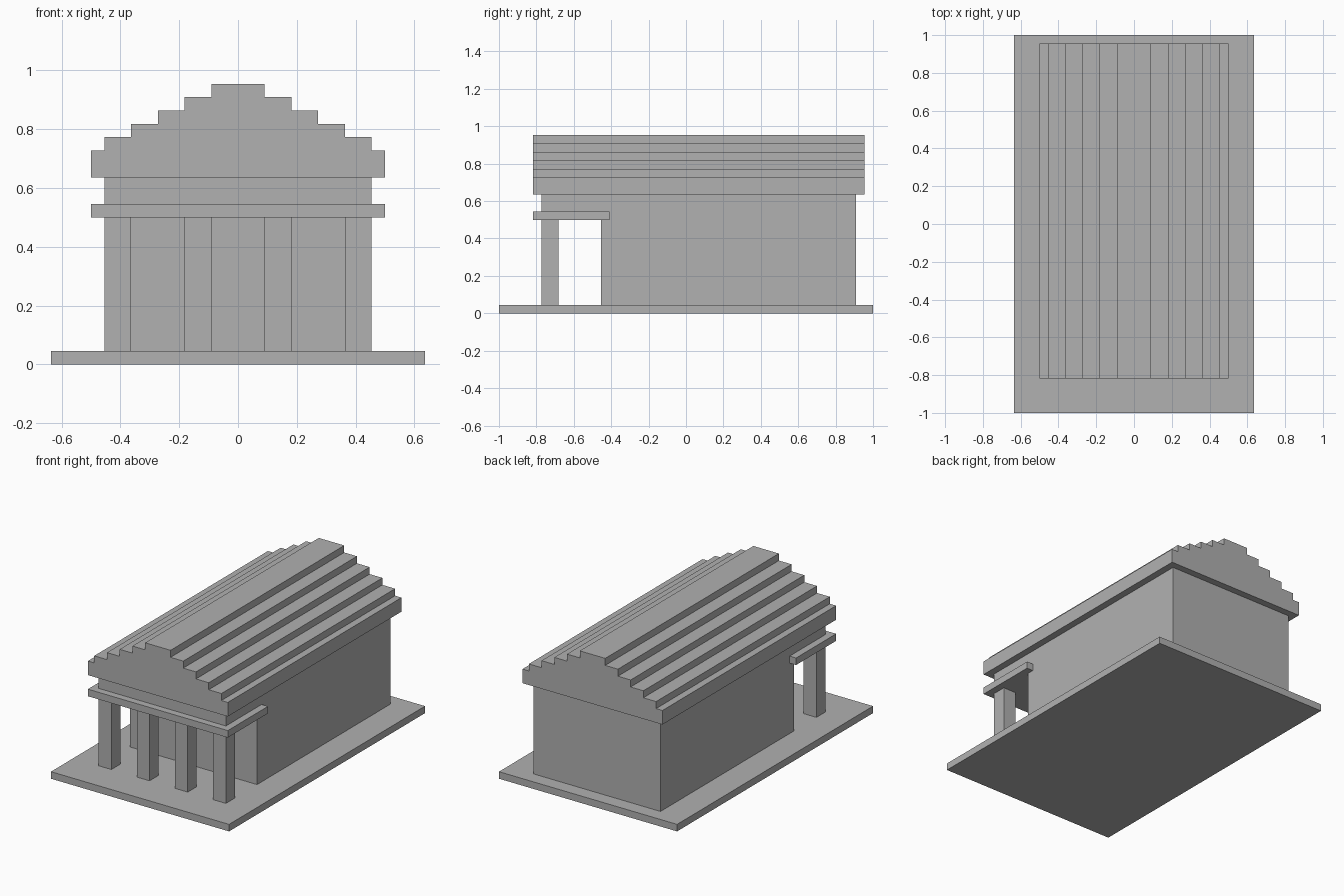
import bpy
import bmesh
from mathutils import Vector

U = 1 / 22  # building module: every part sits on this grid

cube = bpy.data.objects.get("Cube")
if cube:
    bpy.data.objects.remove(cube, do_unlink=True)

stone = bpy.data.materials.new("grey stone")
stone.use_nodes = True
stone.diffuse_color = (0.44, 0.44, 0.44, 1)
stone.node_tree.nodes["Principled BSDF"].inputs["Base Color"].default_value = (0.44, 0.44, 0.44, 1)


def extrude_profile(name, points, direction):
    """Extrude a closed outline (in modules) along a direction."""
    bm = bmesh.new()
    face = bm.faces.new([bm.verts.new(Vector(p) * U) for p in points])
    result = bmesh.ops.extrude_face_region(bm, geom=[face], use_keep_orig=True)
    moved = [g for g in result["geom"] if isinstance(g, bmesh.types.BMVert)]
    bmesh.ops.translate(bm, verts=moved, vec=Vector(direction) * U)
    bmesh.ops.recalc_face_normals(bm, faces=bm.faces)
    mesh = bpy.data.meshes.new(name)
    bm.to_mesh(mesh)
    bm.free()
    mesh.materials.append(stone)
    obj = bpy.data.objects.new(name, mesh)
    bpy.context.collection.objects.link(obj)
    return obj


def box(name, x0, x1, y0, y1, z0, z1):
    outline = [(x0, y0, z0), (x1, y0, z0), (x1, y1, z0), (x0, y1, z0)]
    return extrude_profile(name, outline, (0, 0, z1 - z0))


# Ground platform
box("platform", -14, 14, -22, 22, 0, 1)

# Hall, with its upper wall carried forward over the porch
hall = [(-10, 1), (20, 1), (20, 14), (-17, 14), (-17, 12), (-10, 12)]
extrude_profile("hall", [(-10, y, z) for y, z in hall], (20, 0, 0))

# Porch beam, wider than the hall
box("porch_beam", -11, 11, -18, -9, 11, 12)

# Row of square porch columns
for i, x in enumerate((-9, -3, 3, 9), start=1):
    box(f"porch_column_{i}", x - 1, x + 1, -17, -15, 1, 11)

# Stepped gable roof: one half outline, mirrored and run front to back
half = [(11, 14), (11, 16)]
for step, width in enumerate((10, 8, 6, 4, 2)):
    half += [(width, 16 + step), (width, 17 + step)]
outline = half + [(-x, z) for x, z in reversed(half)]
extrude_profile("stepped_roof", [(x, -18, z) for x, z in outline], (0, 39, 0))
